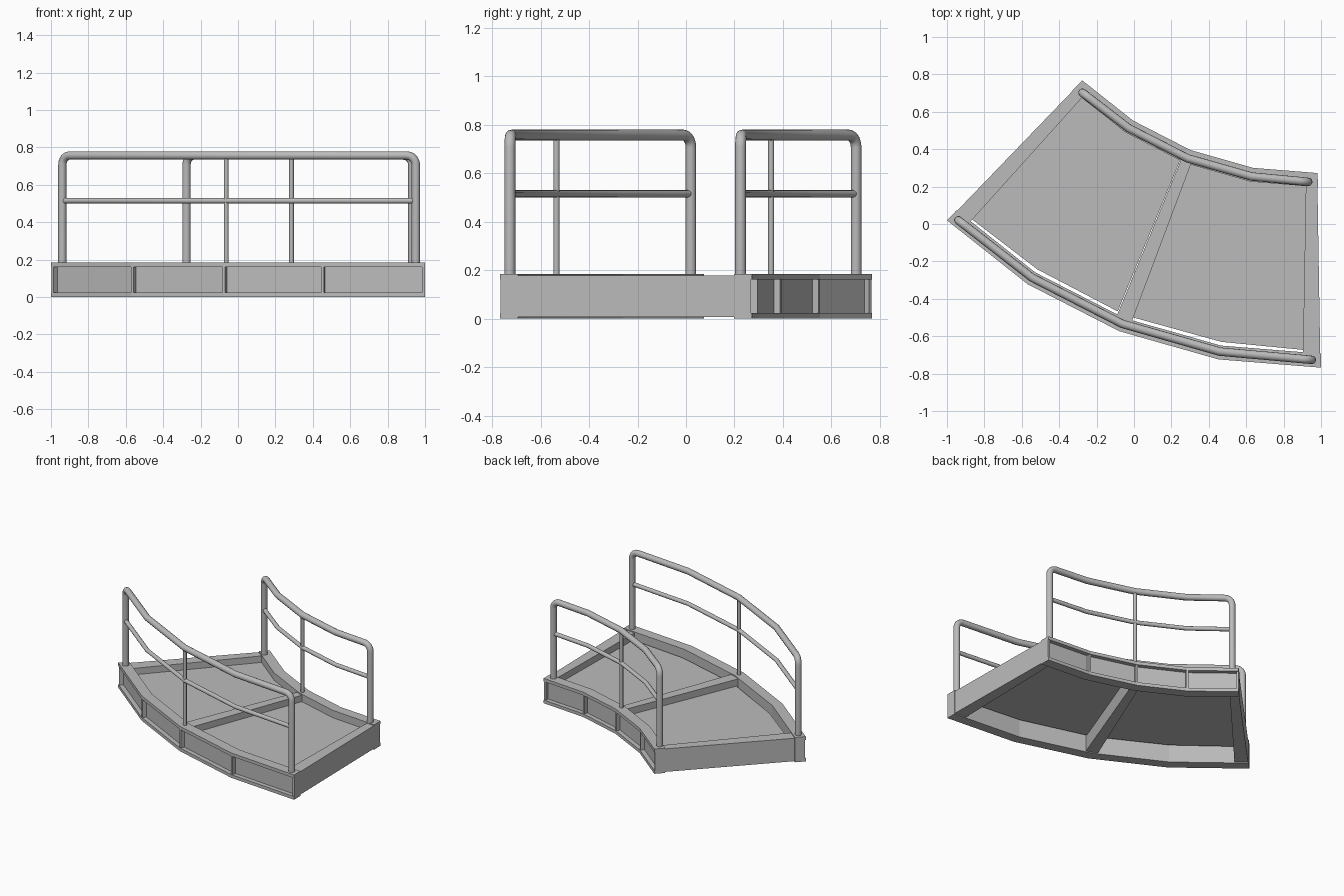
import bpy, bmesh
from math import sin, cos, radians, pi
from mathutils import Vector

cube = bpy.data.objects.get("Cube")
if cube:
    bpy.data.objects.remove(cube)

# Arc layout: centre, outer and inner radius, corner angles in degrees
CX, CY = 0.951, 2.04
R_OUT, R_IN = 2.8086, 1.768
ANGLES = [-1 + 11.25 * i for i in range(5)]
HEIGHT, FLANGE, BEAM, RECESS = 0.185, 0.024, 0.075, 0.032

grey = bpy.data.materials.new("light grey steel")
grey.use_nodes = True
colour = (0.5, 0.5, 0.5, 1)
grey.diffuse_color = colour
grey.node_tree.nodes["Principled BSDF"].inputs["Base Color"].default_value = colour


def polar(r, a, z=0.0):
    return Vector((CX - r * sin(radians(a)), CY - r * cos(radians(a)), z))


def add_object(name, mesh):
    obj = bpy.data.objects.new(name, mesh)
    bpy.context.collection.objects.link(obj)
    mesh.materials.clear()
    mesh.materials.append(grey)
    return obj


def arc_slab(name, r0, r1, angles, z0, z1):
    """Flat slab between two radii, with corners at the given angles."""
    bm = bmesh.new()
    ring = [polar(r0, a, z0) for a in angles] + [polar(r1, a, z0) for a in reversed(angles)]
    face = bm.faces.new([bm.verts.new(p) for p in ring])
    top = bmesh.ops.extrude_face_region(bm, geom=[face])["geom"]
    bmesh.ops.translate(bm, vec=(0, 0, z1 - z0),
                        verts=[v for v in top if isinstance(v, bmesh.types.BMVert)])
    bmesh.ops.recalc_face_normals(bm, faces=bm.faces)
    mesh = bpy.data.meshes.new(name)
    bm.to_mesh(mesh)
    bm.free()
    return add_object(name, mesh)


def tube(name, points, radius):
    """Round tube along a path."""
    curve = bpy.data.curves.new(name + "_path", "CURVE")
    curve.dimensions = "3D"
    curve.bevel_depth = radius
    curve.bevel_resolution = 4
    curve.use_fill_caps = True
    spline = curve.splines.new("POLY")
    spline.points.add(len(points) - 1)
    for point, co in zip(spline.points, points):
        point.co = (*co, 1)
    path = bpy.data.objects.new(name + "_path", curve)
    bpy.context.collection.objects.link(path)
    mesh = bpy.data.meshes.new_from_object(path.evaluated_get(bpy.context.evaluated_depsgraph_get()))
    bpy.data.objects.remove(path)
    obj = add_object(name, mesh)
    bpy.ops.object.select_all(action="DESELECT")
    obj.select_set(True)
    bpy.context.view_layer.objects.active = obj
    bpy.ops.object.shade_smooth_by_angle(angle=radians(40))


def bend(before, corner, after, radius, steps=5):
    """Points of a quarter-round bend replacing a corner."""
    u = (before - corner).normalized() * radius
    v = (after - corner).normalized() * radius
    centre = corner + u + v
    return [centre - v * cos(t) - u * sin(t)
            for t in (pi / 2 * i / steps for i in range(steps + 1))]


# Curved side beams: channels open to the outside, with ribs at the corners
for side, edge, inward in (("outer", R_OUT, -1), ("inner", R_IN, 1)):
    back = edge + inward * BEAM
    arc_slab(side + "_beam_bottom_flange", edge, back, ANGLES, 0, FLANGE)
    arc_slab(side + "_beam_top_flange", edge, back, ANGLES, HEIGHT - FLANGE, HEIGHT)
    arc_slab(side + "_beam_web", edge + inward * RECESS, back, ANGLES, FLANGE, HEIGHT - FLANGE)
    half = 0.0075 / edge * 180 / pi
    for i, a in enumerate(ANGLES):
        a = min(max(a, ANGLES[0] + half), ANGLES[-1] - half)
        arc_slab(f"{side}_beam_rib_{i + 1}", edge + inward * 0.004, edge + inward * 0.05,
                 [a - half, a + half], FLANGE, HEIGHT - FLANGE)

# Cross beams at both ends and in the middle
for name, a0, a1 in (("left_beam", 42.0, 43.93), ("middle_beam", 20.6, 22.4),
                     ("right_beam", -0.93, 1.0)):
    arc_slab(name, R_IN + 0.07, R_OUT - 0.07, [a0, a1], 0.007, HEIGHT - 0.007)

# Deck panels, set below the beam tops with a slit along the outer side
arc_slab("right_deck", R_IN + 0.06, R_OUT - 0.095, [0.9, ANGLES[1], 20.7], 0.12, 0.13)
arc_slab("left_deck", R_IN + 0.06, R_OUT - 0.095, [22.5, ANGLES[3], 42.1], 0.12, 0.13)

# Handrails: bent top rail with end posts, thinner middle rail and middle post
RAIL_Z, MID_Z, BASE = 0.757, 0.515, HEIGHT - 0.01
for side, r, a0, a1 in (("outer", R_OUT - 0.042, 0.0, 43.1), ("inner", R_IN + 0.047, 0.6, 42.5)):
    stops = [a0] + ANGLES[1:4] + [a1]
    top = [polar(r, a, RAIL_Z) for a in stops]
    first, last = polar(r, a0, BASE), polar(r, a1, BASE)
    path = ([first] + bend(first, top[0], top[1], 0.05) + top[1:4]
            + bend(top[3], top[4], last, 0.05) + [last])
    tube(side + "_top_rail_and_posts", path, 0.0225)
    tube(side + "_middle_rail", [polar(r, a, MID_Z) for a in stops], 0.015)
    tube(side + "_middle_post", [polar(r, ANGLES[2], BASE), polar(r, ANGLES[2], RAIL_Z)], 0.0125)
